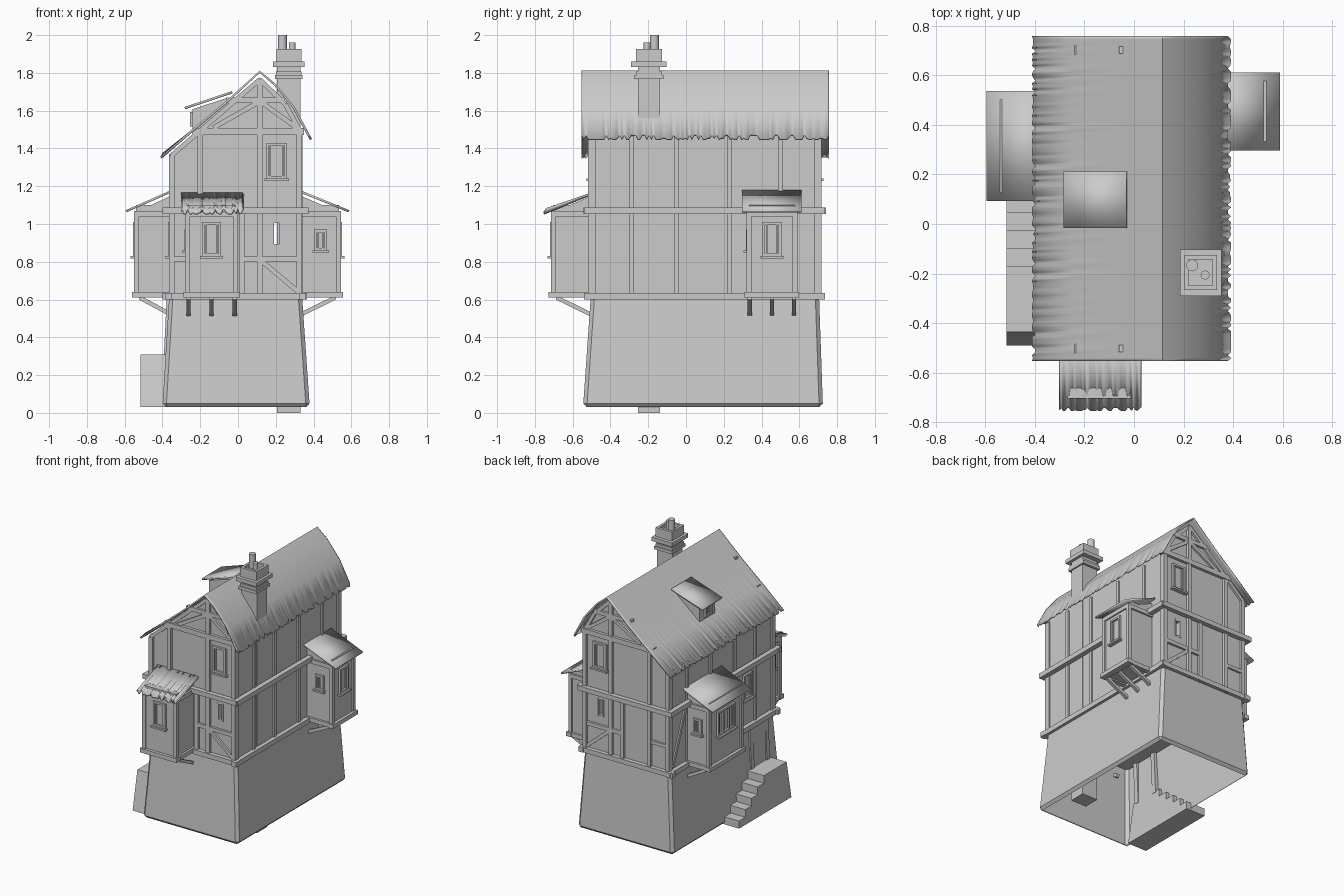
import bpy, bmesh, random
from math import radians
from mathutils import Matrix, Vector

random.seed(4)
if "Cube" in bpy.data.objects:
    bpy.data.objects.remove(bpy.data.objects["Cube"])

grey = bpy.data.materials.new("plain grey")
grey.use_nodes = True
grey.diffuse_color = (0.6, 0.6, 0.6, 1)
grey.node_tree.nodes["Principled BSDF"].inputs["Base Color"].default_value = (0.6, 0.6, 0.6, 1)

I = Matrix.Identity(4)


def place(x, y, z=0, turn=0):
    return Matrix.Translation((x, y, z)) @ Matrix.Rotation(radians(turn), 4, 'Z')


def finish(name, bm, smooth=False):
    bmesh.ops.recalc_face_normals(bm, faces=bm.faces)
    mesh = bpy.data.meshes.new(name)
    bm.to_mesh(mesh)
    bm.free()
    mesh.materials.append(grey)
    ob = bpy.data.objects.new(name, mesh)
    bpy.context.collection.objects.link(ob)
    if smooth:
        bpy.ops.object.select_all(action='DESELECT')
        ob.select_set(True)
        bpy.context.view_layer.objects.active = ob
        bpy.ops.object.shade_smooth_by_angle(angle=radians(30))
    return ob


def box(bm, lo, hi, m=I):
    lo, hi = Vector(lo), Vector(hi)
    fit = Matrix.Translation((lo + hi) / 2) @ Matrix.Diagonal((hi - lo).to_4d())
    bmesh.ops.create_cube(bm, size=1, matrix=m @ fit)


def beam(bm, a, b, w=0.03, m=I):
    a, b = Vector(a), Vector(b)
    rot = (b - a).to_track_quat('Z', 'Y').to_matrix().to_4x4()
    size = Matrix.Diagonal((w, w, (b - a).length, 1))
    bmesh.ops.create_cube(bm, size=1, matrix=m @ Matrix.Translation((a + b) / 2) @ rot @ size)


def prism(bm, profile, y0, y1):
    face = bm.faces.new([bm.verts.new((x, y0, z)) for x, z in profile])
    ext = bmesh.ops.extrude_face_region(bm, geom=[face])['geom']
    bmesh.ops.translate(bm, vec=(0, y1 - y0, 0), verts=[v for v in ext if isinstance(v, bmesh.types.BMVert)])


def sheet(name, profile, y0, y1, ragged=(), m=I, n=1):
    """Thin roof: a profile swept along y, with chipped shingles on the ragged rows."""
    bm = bmesh.new()
    rows = []
    for i, (x, z) in enumerate(profile):
        row = []
        for j in range(n + 1):
            chip = random.choice((0, 0, 0.3, 1)) * 0.022 if i in ragged else 0
            side = 1 if i == 0 else -1
            row.append(bm.verts.new(m @ Vector((x + side * chip * 0.6, y0 + (y1 - y0) * j / n, z + chip))))
        rows.append(row)
    for a, b in zip(rows, rows[1:]):
        for j in range(n):
            bm.faces.new((a[j], b[j], b[j + 1], a[j + 1]))
    ob = finish(name, bm, True)
    mod = ob.modifiers.new("thickness", 'SOLIDIFY')
    mod.thickness = 0.012
    mod.offset = -1
    return ob


def window(name, m, w, h, bars=0, sill=True):
    """Framed window facing local -y, centred on the matrix origin."""
    bm = bmesh.new()
    t = 0.014
    for s in (-1, 1):
        x, z = s * (w - t) / 2, s * (h - t) / 2
        box(bm, (x - t / 2, -0.015, -h / 2), (x + t / 2, 0.01, h / 2), m)
        box(bm, (-w / 2, -0.015, z - t / 2), (w / 2, 0.01, z + t / 2), m)
        x = s * (w / 2 - t - 0.008)
        box(bm, (x - 0.004, -0.008, -h / 2), (x + 0.004, 0.01, h / 2), m)
    for i in range(bars):
        x = w * ((i + 1) / (bars + 1) - 0.5)
        box(bm, (x - 0.006, -0.012, -h / 2), (x + 0.006, 0.01, h / 2), m)
    if sill:
        box(bm, (-w / 2 - 0.01, -0.028, -h / 2 - 0.012), (w / 2 + 0.01, 0.01, -h / 2), m)
    finish(name, bm)


def bay(name, m, w, d, ragged=(), n=1, bars=0):
    """Jettied bay: body, timbers, brackets, lean-to roof and two windows."""
    bm = bmesh.new()
    h = w / 2
    box(bm, (-h + 0.01, -d + 0.01, 0.62), (h - 0.01, 0.02, 1.1), m)
    finish(name + "_body", bm)
    bm = bmesh.new()
    for s in (-1, 1):
        x = s * (h - 0.01)
        box(bm, (x - 0.013, -d, 0.62), (x + 0.013, -d + 0.026, 1.07), m)
        box(bm, (x - 0.016, -d, 0.61), (x + 0.016, 0, 0.64), m)
        box(bm, (x - 0.013, -d, 1.04), (x + 0.013, 0, 1.07), m)
    box(bm, (-h - 0.012, -d - 0.012, 0.61), (h + 0.012, -d + 0.03, 0.64), m)
    box(bm, (-h, -d, 1.04), (h, -d + 0.03, 1.07), m)
    finish(name + "_timbers", bm)
    bm = bmesh.new()
    for x in (-h + 0.015, 0, h - 0.015):
        beam(bm, (x, -d + 0.03, 0.61), (x, 0.02, 0.51), 0.022, m)
    finish(name + "_brackets", bm)
    sheet(name + "_roof", [(-d - 0.04, 1.062), (0.01, 1.17)], -h - 0.025, h + 0.025,
          ragged, m @ place(0, 0, 0, 90), n)
    bm = bmesh.new()
    prism(bm, [(-d + 0.01, 1.05), (0, 1.05), (0, 1.15), (-d + 0.01, 1.062)], -h + 0.01, h - 0.01)
    bm.transform(m @ place(0, 0, 0, 90))
    finish(name + "_cheeks", bm)
    window(name + "_window", m @ place(0, -d + 0.01, 0.92), 0.1 + 0.05 * bars, 0.18, bars)
    window(name + "_side_window", m @ place(-h + 0.01, -d / 2, 0.915, -90), 0.068, 0.11)


# Battered stone base, open underneath
bm = bmesh.new()
bmesh.ops.create_cube(bm, size=1)
for v in bm.verts:
    low = v.co.z < 0
    v.co.x = (0.38 if low else 0.34) if v.co.x > 0 else (-0.4 if low else -0.365)
    v.co.y = (0.725 if low else 0.705) if v.co.y > 0 else (-0.545 if low else -0.505)
    v.co.z = 0.03 if low else 0.605
bmesh.ops.bevel(bm, geom=[e for e in bm.edges if min(v.co.z for v in e.verts) < 0.1], offset=0.02, segments=1, affect='EDGES')
bmesh.ops.delete(bm, geom=[f for f in bm.faces if all(v.co.z < 0.04 for v in f.verts)], context='FACES')
finish("stone_base", bm)

# Plaster walls with a slit pierced front to back
bm = bmesh.new()
prism(bm, [(-0.355, 0.6), (0.33, 0.6), (0.33, 1.5), (0.25, 1.645), (0.115, 1.775), (-0.355, 1.37)], -0.5, 0.7)
walls = finish("plaster_walls", bm)
bm = bmesh.new()
box(bm, (0.19, -1, 0.895), (0.22, 1, 1.005))
cutter = finish("slit_cutter", bm)
cutter.hide_render = True
cutter.hide_set(True)
mod = walls.modifiers.new("slit", 'BOOLEAN')
mod.object = cutter
mod.solver = 'EXACT'

# Gable timbers, front and back
for side, y in (("front", -0.503), ("back", 0.703)):
    bm = bmesh.new()
    for x, z0, z1 in ((-0.35, 0.6, 1.36), (-0.2, 0.6, 1.49), (0.02, 0.6, 1.06), (0.115, 0.6, 1.76), (0.325, 0.6, 1.49)):
        beam(bm, (x, y, z0), (x, y, z1))
    for x0, x1, z, w in ((-0.24, 0.35, 1.49, 0.036), (-0.06, 0.25, 1.655, 0.028), (-0.35, -0.2, 0.815, 0.025), (0.02, 0.325, 0.815, 0.028)):
        beam(bm, (x0, y, z), (x1, y, z), w)
    for x0, z0, x1, z1 in ((-0.13, 1.51, 0.1, 1.64), (0.13, 1.64, 0.31, 1.51), (0.13, 0.8, 0.32, 0.64),
                           (-0.355, 1.36, 0.115, 1.765), (0.115, 1.765, 0.25, 1.635), (0.25, 1.635, 0.335, 1.48)):
        beam(bm, (x0, y, z0), (x1, y, z1), 0.025)
    finish(side + "_gable_timbers", bm)

# Side wall studs and braces
bm = bmesh.new()
for x, top in ((-0.353, 1.37), (0.328, 1.47)):
    for y in (-0.49, -0.29, -0.05, 0.23, 0.5, 0.69):
        beam(bm, (x, y, 0.6), (x, y, top), 0.026)
beam(bm, (-0.353, 0.52, 1.03), (-0.353, 0.67, 0.65), 0.024)
finish("side_studs", bm)

# Floor beams around the house
for name, z, out in (("lower_floor_beams", 0.618, 0.008), ("upper_floor_beams", 1.07, 0.02)):
    bm = bmesh.new()
    for x in (-0.36 - out, 0.335 + out):
        beam(bm, (x, -0.54, z), (x, 0.735, z), 0.036)
    for y in (-0.505 - out, 0.705 + out):
        beam(bm, (-0.4, y, z), (0.365, y, z), 0.034)
    finish(name, bm)

# Main roof with ragged eaves
sheet("main_roof", [(-0.412, 1.355), (-0.24, 1.503), (-0.07, 1.645), (0.115, 1.812), (0.2, 1.742),
                    (0.3, 1.62), (0.392, 1.45)], -0.553, 0.758, (0, 6), n=110)

# Dormer
bm = bmesh.new()
prism(bm, [(-0.24, 1.46), (-0.24, 1.608), (-0.05, 1.67), (-0.05, 1.46)], 0.005, 0.185)
finish("dormer_body", bm)
sheet("dormer_roof", [(-0.28, 1.608), (-0.028, 1.692)], -0.017, 0.212)
window("dormer_window", place(-0.24, 0.095, 1.555, -90), 0.075, 0.075, 0, False)

# Bays on three sides
bay("front_bay", place(-0.14, -0.5), 0.275, 0.215, (0,), 40)
bay("left_bay", place(0.33, 0.455, 0, 90), 0.265, 0.215)
bay("right_bay", place(-0.355, 0.315, 0, -90), 0.395, 0.195, bars=2)

# Windows in the walls
for side, y, turn in (("front", -0.5, 0), ("back", 0.7, 180)):
    window(side + "_upper_window", place(0.205, y, 1.335, turn), 0.11, 0.19)
    bm = bmesh.new()
    for x in (0.184, 0.226):
        beam(bm, (x, y, 0.885), (x, y, 1.015), 0.01)
    finish(side + "_slit_frame", bm)
window("right_wall_window", place(-0.355, -0.2, 0.92, -90), 0.1, 0.18)

# Doorway above the landing
bm = bmesh.new()
for y in (-0.4, -0.22):
    beam(bm, (-0.375, y, 0.3), (-0.36, y, 0.61), 0.035)
box(bm, (-0.378, -0.4, 0.3), (-0.36, -0.22, 0.6))
finish("doorway", bm)

# Chimney with stepped collars and pots
bm = bmesh.new()
for half_x, half_y, z0, z1 in ((0.063, 0.059, 0, 1.88), (0.073, 0.078, 1.768, 1.79), (0.068, 0.07, 1.79, 1.808),
                               (0.084, 0.094, 1.832, 1.86), (0.066, 0.07, 1.86, 1.9)):
    box(bm, (0.269 - half_x, -0.196 - half_y, z0), (0.269 + half_x, -0.196 + half_y, z1))
for s in (-1, 1):
    box(bm, (0.269 + s * 0.057 - 0.009, -0.266, 1.9), (0.269 + s * 0.057 + 0.009, -0.126, 1.927))
    box(bm, (0.212, -0.196 + s * 0.061 - 0.009, 1.9), (0.326, -0.196 + s * 0.061 + 0.009, 1.927))
finish("chimney_stack", bm)
bm = bmesh.new()
for x, y, r, top in ((0.235, -0.167, 0.024, 2.0), (0.287, -0.206, 0.018, 1.96)):
    bmesh.ops.create_cone(bm, cap_ends=True, segments=16, radius1=r, radius2=r, depth=top - 1.88,
                          matrix=Matrix.Translation((x, y, (top + 1.88) / 2)))
finish("chimney_pots", bm, True)

# Outside stair descending from the landing
bm = bmesh.new()
steps = [(-0.49, 0.03), (-0.435, 0.31)]
for i in range(5):
    y, z = -0.17 + 0.072 * i, 0.31 - 0.056 * i
    steps += [(y, z), (y, z - 0.056)]
prism(bm, steps, -0.515, -0.36)
bm.transform(Matrix(((0, 1, 0, 0), (1, 0, 0, 0), (0, 0, 1, 0), (0, 0, 0, 1))))
finish("outside_stair", bm)
